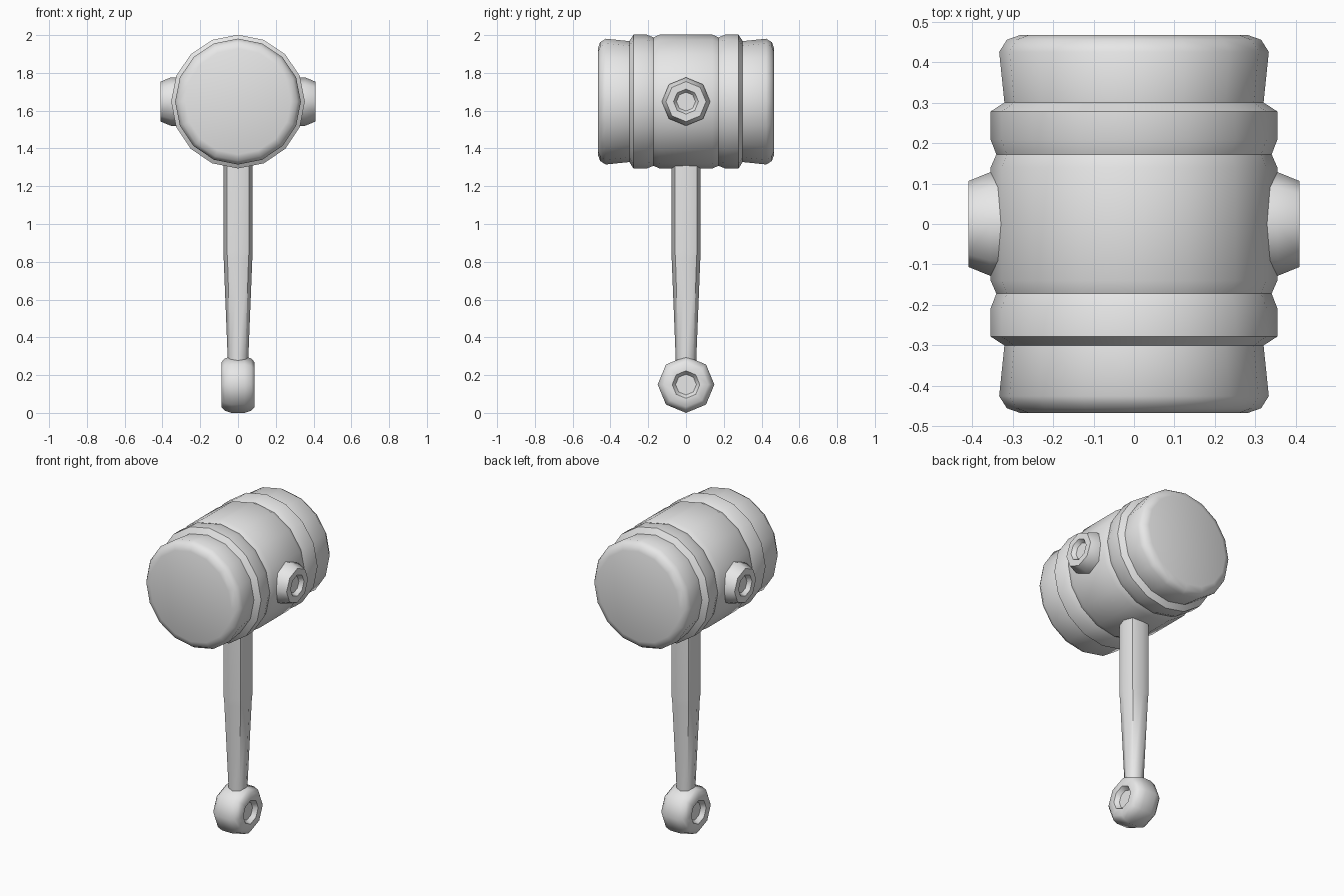
import bpy, bmesh
from math import sin, cos, pi, radians

cube = bpy.data.objects.get("Cube")
if cube:
    bpy.data.objects.remove(cube)

gray = bpy.data.materials.new("plain gray")
gray.use_nodes = True
gray.diffuse_color = (0.8, 0.8, 0.8, 1)
gray.node_tree.nodes["Principled BSDF"].inputs["Base Color"].default_value = (0.8, 0.8, 0.8, 1)

HEAD_Z = 1.648
POMMEL_Z = 0.15


def loft(name, rings, angle):
    """Skin a list of vertex rings, cap both ends, and smooth below the angle."""
    bm = bmesh.new()
    loops = [[bm.verts.new(p) for p in ring] for ring in rings]
    n = len(loops[0])
    for a, b in zip(loops, loops[1:]):
        for i in range(n):
            j = (i + 1) % n
            bm.faces.new((a[i], a[j], b[j], b[i]))
    bm.faces.new(loops[0][::-1])
    bm.faces.new(loops[-1])
    bmesh.ops.recalc_face_normals(bm, faces=bm.faces)
    mesh = bpy.data.meshes.new(name)
    bm.to_mesh(mesh)
    bm.free()
    mesh.materials.append(gray)
    ob = bpy.data.objects.new(name, mesh)
    bpy.context.collection.objects.link(ob)
    bpy.ops.object.select_all(action='DESELECT')
    ob.select_set(True)
    bpy.context.view_layer.objects.active = ob
    bpy.ops.object.shade_smooth_by_angle(angle=radians(angle))
    return ob


def turned(name, profile, axis, sides, z, angle):
    """Turn a (position, radius) profile around the x or y axis at height z."""
    rings = []
    for d, r in profile:
        ring = []
        for i in range(sides):
            t = 2 * pi * i / sides
            u, w = r * cos(t), z + r * sin(t)
            ring.append((d, u, w) if axis == 'x' else (u, d, w))
        rings.append(ring)
    return loft(name, rings, angle)


def mirrored(half):
    return [(-d, r) for d, r in reversed(half)] + half


# Barrel-shaped head with two raised bands and flared striking ends
head_half = [(0.14, 0.354), (0.172, 0.34), (0.208, 0.354), (0.278, 0.354),
             (0.30, 0.32), (0.425, 0.333), (0.455, 0.314), (0.467, 0.28)]
turned("mallet_head", mirrored(head_half), 'y', 16, HEAD_Z, 40)

# Recessed bosses on both sides of the head
for side, label in ((1, "left"), (-1, "right")):
    boss = [(0.28, 0.128), (0.355, 0.128), (0.409, 0.106),
            (0.409, 0.066), (0.385, 0.05)]
    turned(label + "_boss", [(side * d, r) for d, r in boss], 'x', 8, HEAD_Z, 48)

# Eight-sided handle, squarer at the top and round where it tapers
handle_rings = []
for z, flat, corner in ((0.22, 0.053, 0.053), (0.30, 0.055, 0.055),
                        (0.82, 0.076, 0.079), (0.86, 0.077, 0.083),
                        (1.38, 0.077, 0.083)):
    ring = []
    for i in range(8):
        r = corner if i % 2 else flat
        ring.append((r * cos(i * pi / 4), r * sin(i * pi / 4), z))
    handle_rings.append(ring)
loft("handle", handle_rings, 48)

# Rounded pommel with a recess on each face
pommel_half = [(0.035, 0.15), (0.07, 0.138), (0.088, 0.118), (0.088, 0.073), (0.062, 0.055)]
turned("pommel", mirrored(pommel_half), 'x', 8, POMMEL_Z, 48)
